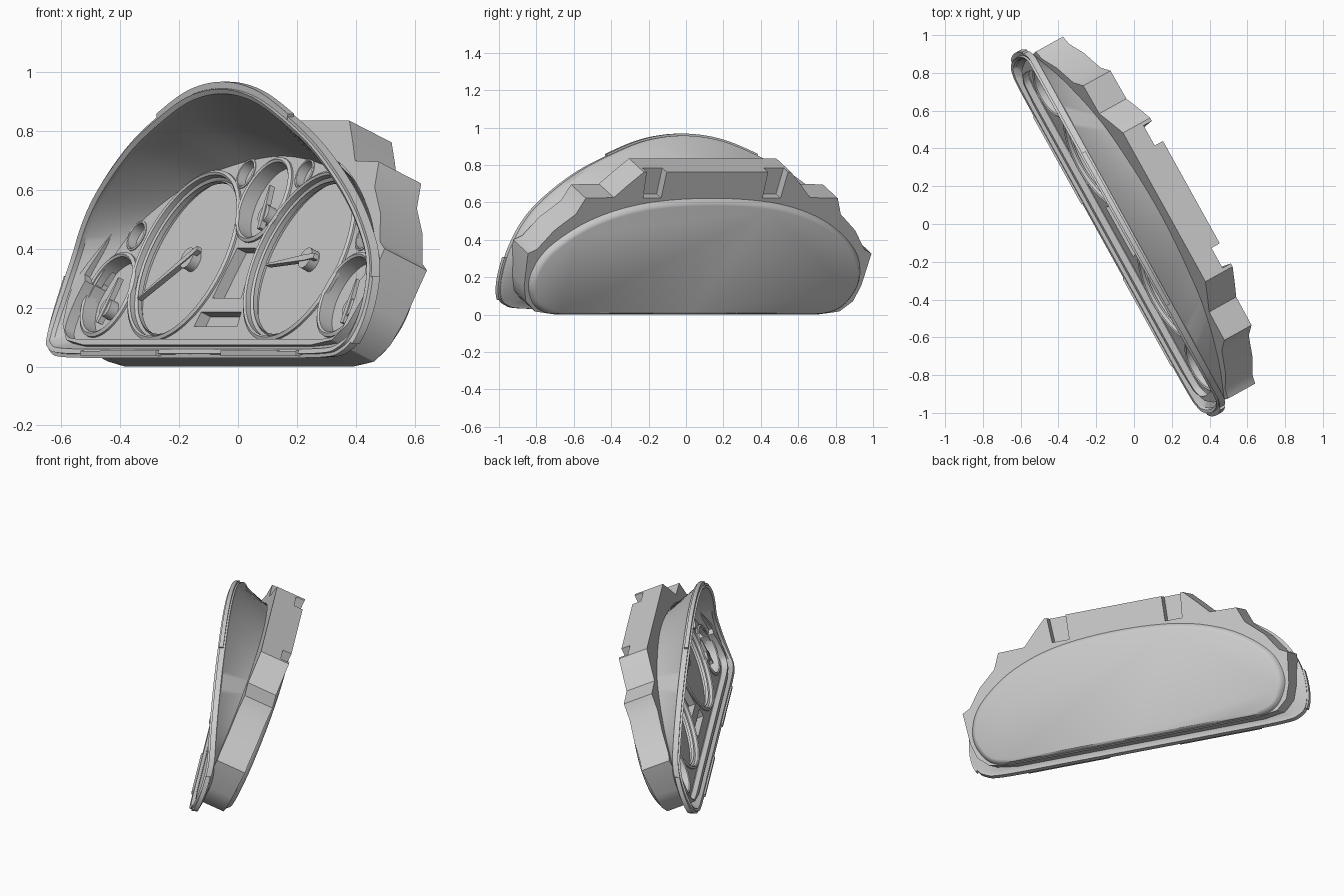
import bpy, bmesh, math
from mathutils import Vector, Matrix

if "Cube" in bpy.data.objects:
    bpy.data.objects.remove(bpy.data.objects["Cube"])

TURN = Matrix.Rotation(math.radians(-61), 4, 'Z')


def at(u, d, z):
    """Width, depth, height -> world (whole unit is turned about z)."""
    return TURN @ Vector((u, d, z))


def tilt(u, v, w):
    """Point on the leaning dial plane: across, up the plane, behind it."""
    return at(u, .02 + .41 * v + .912 * w, .375 + .912 * v - .41 * w)


def make(name, verts, faces, smooth=True):
    me = bpy.data.meshes.new(name)
    me.from_pydata([tuple(p) for p in verts], [], faces)
    bm = bmesh.new()
    bm.from_mesh(me)
    bmesh.ops.recalc_face_normals(bm, faces=bm.faces)
    bm.to_mesh(me)
    bm.free()
    ob = bpy.data.objects.new(name, me)
    bpy.context.collection.objects.link(ob)
    if smooth:
        shade(ob)
    return ob


def select(ob):
    bpy.ops.object.select_all(action='DESELECT')
    ob.select_set(True)
    bpy.context.view_layer.objects.active = ob


def shade(ob):
    select(ob)
    bpy.ops.object.shade_smooth_by_angle(angle=math.radians(32))


def loft(name, rings, closed=True, caps=False):
    n = len(rings[0])
    verts = [p for r in rings for p in r]
    faces = []
    for k in range(len(rings) - 1):
        for i in range(n if closed else n - 1):
            j = (i + 1) % n
            faces.append((k * n + i, k * n + j, (k + 1) * n + j, (k + 1) * n + i))
    if caps:
        faces += [tuple(range(n)), tuple(range((len(rings) - 1) * n, len(rings) * n))]
    return make(name, verts, faces)


def prism(name, poly, w0, w1):
    return loft(name, [[tilt(u, v, w) for u, v in poly] for w in (w0, w1)], caps=True)


def mirror(half):
    return half + [(-u, z) for u, z in reversed(half) if u > 1e-6]


def contour(half, k=8):
    """Closed smooth curve through a mirrored half profile."""
    c = mirror(half)
    out, n = [], len(c)
    for i in range(n):
        p = [Vector(c[(i + j) % n]) for j in (-1, 0, 1, 2)]
        for s in range(k):
            t = s / k
            q = .5 * (2 * p[1] + (p[2] - p[0]) * t + (2 * p[0] - 5 * p[1] + 4 * p[2] - p[3]) * t * t
                      + (3 * p[1] - p[0] - 3 * p[2] + p[3]) * t ** 3)
            out.append((q.x, q.y))
    return out


def offset(c, a):
    out = []
    for i, (u, z) in enumerate(c):
        p, q = c[i - 1], c[(i + 1) % len(c)]
        t = (Vector(q) - Vector(p)).normalized()
        out.append((u - t.y * a, z + t.x * a))
    return out


def circle(u, v, r, n=64):
    return [(u + r * math.cos(2 * math.pi * i / n), v + r * math.sin(2 * math.pi * i / n)) for i in range(n)]


def cut(ob, cutters):
    for c in cutters:
        m = ob.modifiers.new("cut", 'BOOLEAN')
        m.operation, m.solver, m.object = 'DIFFERENCE', 'EXACT', c
        # booleans must run before the smooth-by-angle modifier, if any
        select(ob)
        bpy.ops.object.modifier_move_to_index(modifier=m.name, index=0)
        bpy.ops.object.modifier_apply(modifier=m.name)
        bpy.data.objects.remove(c)
    shade(ob)


# outlines: front rim and dial plate
RIM = contour([(0, .957), (.22, .932), (.43, .86), (.66, .752), (.87, .605), (.99, .475), (1.06, .34),
               (1.085, .2), (1.07, .1), (1.02, .052), (.9, .032), (.45, .03), (0, .03)])
PLATE = contour([(0, .715), (.17, .705), (.34, .68), (.52, .64), (.70, .56), (.835, .47), (.92, .35),
                 (.965, .25), (.975, .15), (.95, .1), (.85, .08), (.45, .08), (0, .08)])
PLATE = [(u, (z - .375) / .912) for u, z in PLATE]
DEPTH = [-.06 - .12 * max(0, (.42 - z) / .4) ** 1.6 for u, z in RIM]


def rim_ring(a, dd):
    return [at(u, d + dd, z) for (u, z), d in zip(offset(RIM, a), DEPTH)]


# hood with its rim flange
loft("hood", [[tilt(u, v, 0) for u, v in PLATE], rim_ring(-.034, .012), rim_ring(-.03, -.004),
              rim_ring(-.014, -.012), rim_ring(-.012, 0), rim_ring(0, 0), rim_ring(0, .032), rim_ring(-.018, .038),
              [tilt(u, v, 0) for u, v in offset(PLATE, .012)]])


# raised ridges along the rim
def ridge(name, keep, key, a0, a1, d0, d1):
    idx = sorted((i for i, p in enumerate(RIM) if keep(*p)), key=lambda i: RIM[i][key])
    corners = [rim_ring(a, d) for a, d in ((a0, d0), (a1, d0), (a1, d1), (a0, d1))]
    loft(name, [[c[i] for c in corners] for i in idx], caps=True)


ridge("top_ridge", lambda u, z: abs(u) < .46 and z > .5, 0, -.01, .011, -.002, .022)
for s, side in ((-1, "left"), (1, "right")):
    ridge(side + "_bottom_ridge", lambda u, z: .17 < s * u < .79 and z < .1, 0, -.024, -.006, -.018, .002)
    ridge(side + "_side_ridge", lambda u, z: s * u > .9 and .08 < z < .31, 1, -.01, .012, .0, .028)

# dial plate with recessed dials, holes and windows
DIALS = [("left_dial", -.405, 0, .30), ("right_dial", .405, 0, .30), ("top_gauge", 0, .208, .14),
         ("left_gauge", -.83, -.145, .14), ("right_gauge", .83, -.145, .14)]
plate = prism("dial_plate", PLATE, 0, .07)
cutters = [prism("cutter", circle(u, v, r), -.1, .045) for _, u, v, r in DIALS]
for s in (-1, 1):
    cutters += [prism("cutter", circle(s * u, v, .046, 32), -.1, .03) for u, v in ((.205, .307), (.80, .075))]
cutters += [prism("cutter", p, -.1, .04) for p in (
    [(-.10, -.155), (.10, -.155), (.065, .03), (-.065, .03)],
    [(-.15, -.262), (.15, -.262), (.14, -.208), (-.14, -.208)])]
cut(plate, cutters)

# bezel rings around dials and holes
def bezel(name, u, v, r, wide, high):
    prof = [(r, .03), (r, -high * .6), (r + wide * .4, -high), (r + wide, -high * .5), (r + wide, .005)]
    loft(name, [[tilt(a, b, w) for a, b in circle(u, v, rr)] for rr, w in prof])


for name, u, v, r in DIALS:
    bezel(name + "_bezel", u, v, r, .018, .014)
    if r > .2:
        bezel(name + "_inner_step", u, v, r - .016, .015, -.02)
for s in (-1, 1):
    for u, v in ((.205, .307), (.80, .075)):
        bezel("lamp_bezel", s * u, v, .046, .009, .006)

# needles: hub, tapered pointer and short tail
for name, u, v, du, dv, r in (("left_dial", -.415, 0, -.227, -.153, .038), ("right_dial", .415, 0, -.25, -.027, .038),
                              ("top_gauge", 0, .165, -.025, .104, .033), ("left_gauge", -.85, -.185, .02, .11, .033),
                              ("right_gauge", .85, -.185, -.01, .105, .033)):
    prism(name + "_hub", circle(u, v, r, 32), .05, .012)
    n = Vector((-dv, du)).normalized()
    t = Vector((du, dv)).normalized()
    c = Vector((u, v))
    tip, tail = c + Vector((du, dv)), c - t * (r + .025)
    prism(name + "_needle", [tuple(p) for p in (tail + n * .009, c + n * .011, tip + n * .003,
                                                tip - n * .003, c - n * .011, tail - n * .009)], .028, .008)

# rear housing: stepped outline, hollowed in front, clip notches at the top
body = prism("rear_housing", mirror([(.45, .487), (.53, .41), (.60, .338), (.77, .334), (.81, .24), (.92, .145),
                                     (1.0, .035), (1.05, .01), (1.03, -.18), (1.0, -.27), (.93, -.33),
                                     (.8, -.348)]), -.04, .14)
inside = [q if q[1] > -.1 else p for p, q in zip(offset(PLATE, .003), offset(PLATE, .03))]
notches = [prism("cutter", [(s * .31, .335), (s * .42, .335), (s * .44, .6), (s * .31, .6)], .085, .25) for s in (-1, 1)]
cut(body, [prism("cutter", inside, -.3, .07)] + notches)

# raised back cover with softened edge
cover = contour([(0, .315), (.4, .285), (.7, .19), (.91, .04), (.985, -.1), (.97, -.22), (.87, -.315),
                 (.6, -.335), (0, -.335)])
rings = [(.022, .135), (.012, .15), (.003, .163), (-.012, .17)]
loft("back_cover", [[tilt(u, max(v, -.345 + (w - .135) * .4), w) for u, v in offset(cover, a)]
                    for a, w in rings], caps=True)
